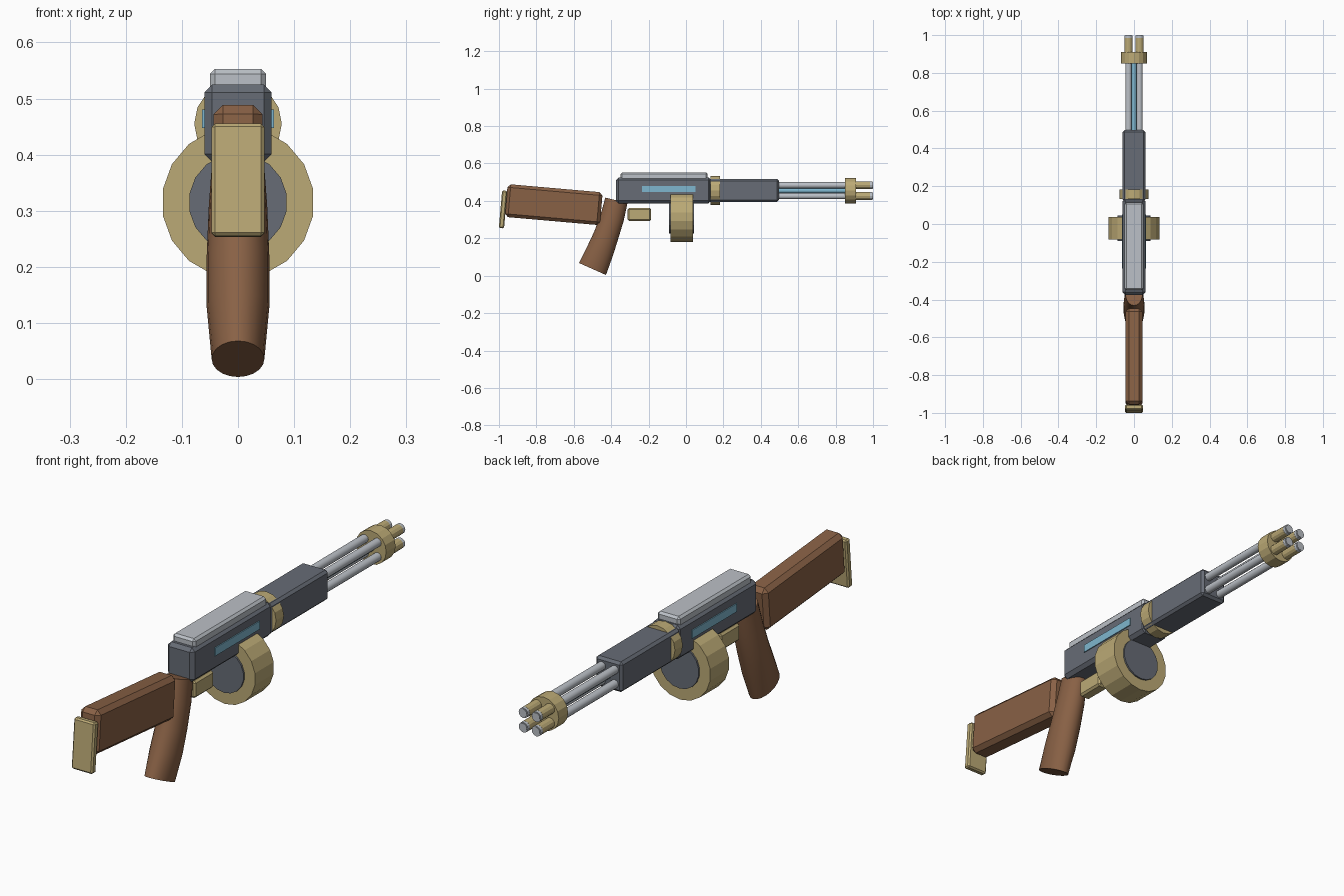
import bpy, bmesh, math
from mathutils import Matrix, Vector

old = bpy.data.objects.get("Cube")
if old:
    bpy.data.objects.remove(old, do_unlink=True)


def material(name, rgb):
    m = bpy.data.materials.new(name)
    m.use_nodes = True
    col = (*rgb, 1)
    m.diffuse_color = col
    m.node_tree.nodes["Principled BSDF"].inputs["Base Color"].default_value = col
    return m


GUNMETAL = material("dark gunmetal", (0.135, 0.15, 0.18))
STEEL = material("light steel", (0.50, 0.53, 0.57))
BRASS = material("brass", (0.50, 0.40, 0.18))
WOOD = material("brown wood", (0.25, 0.12, 0.06))
GLOW = material("blue glow", (0.21, 0.47, 0.62))


def finish(name, bm, mat, smooth=False):
    bmesh.ops.recalc_face_normals(bm, faces=bm.faces)
    mesh = bpy.data.meshes.new(name)
    bm.to_mesh(mesh)
    bm.free()
    mesh.materials.append(mat)
    obj = bpy.data.objects.new(name, mesh)
    bpy.context.collection.objects.link(obj)
    if smooth:
        bpy.ops.object.select_all(action="DESELECT")
        obj.select_set(True)
        bpy.context.view_layer.objects.active = obj
        bpy.ops.object.shade_smooth_by_angle(angle=math.radians(35))
    return obj


def box(name, mat, half_x, y, z, bevel=0.0, tilt=0.0, x=0.0):
    """Chamfered box spanning the y and z ranges, tilted about x."""
    bm = bmesh.new()
    bmesh.ops.create_cube(bm, size=1)
    bmesh.ops.scale(bm, vec=(2 * half_x, y[1] - y[0], z[1] - z[0]), verts=bm.verts)
    if bevel:
        bmesh.ops.bevel(bm, geom=bm.edges[:], offset=bevel, segments=1,
                        affect="EDGES", profile=0.5)
    obj = finish(name, bm, mat)
    obj.location = (x, sum(y) / 2, sum(z) / 2)
    obj.rotation_euler.x = math.radians(tilt)
    return obj


def rod(name, mat, radius, y, z, sides, x=0.0, smooth=False):
    """Cylinder lying along y."""
    bm = bmesh.new()
    bmesh.ops.create_cone(bm, cap_ends=True, segments=sides, radius1=radius,
                          radius2=radius, depth=y[1] - y[0],
                          matrix=Matrix.Rotation(math.pi / 2, 4, "X"))
    obj = finish(name, bm, mat, smooth)
    obj.location = (x, sum(y) / 2, z)
    return obj


AXIS = 0.455

# Body
box("receiver", GUNMETAL, 0.06, (-0.375, 0.135), (0.387, 0.525), 0.014)
box("top_cover", STEEL, 0.05, (-0.35, 0.115), (0.505, 0.553), 0.009)
box("fore_end", GUNMETAL, 0.06, (0.12, 0.497), (0.395, 0.517), 0.01)
rod("body_collar", BRASS, 0.078, (0.132, 0.182), AXIS, 16)
for side, sx in (("left", 1), ("right", -1)):
    box(side + "_light_strip", GLOW, 0.004, (-0.235, 0.05), (0.448, 0.481), x=sx * 0.06)

# Barrel cluster
rod("barrel_core", GLOW, 0.014, (0.48, 0.90), AXIS, 12, smooth=True)
for sx in (-1, 1):
    for sz in (-1, 1):
        x, z = sx * 0.029, AXIS + sz * 0.029
        rod("barrel", STEEL, 0.017, (0.48, 1.0), z, 12, x, smooth=True)
        rod("muzzle_sleeve", BRASS, 0.021, (0.90, 0.985), z, 12, x)
        rod("muzzle_cap", STEEL, 0.0205, (0.98, 0.998), z, 12, x)
rod("muzzle_collar", BRASS, 0.068, (0.85, 0.91), AXIS, 16)

# Drum magazine with dark end plates
rod("drum", BRASS, 0.136, (-0.083, 0.037), 0.315, 18)
rod("drum_plates", GUNMETAL, 0.088, (-0.09, 0.044), 0.315, 18)

# Trigger guard
box("trigger_guard", BRASS, 0.025, (-0.312, -0.187), (0.292, 0.362), 0.008)

# Stock and butt plate
box("stock", WOOD, 0.044, (-0.962, -0.452), (0.292, 0.468), 0.017, tilt=-5)
box("butt_plate", BRASS, 0.047, (-0.992, -0.964), (0.254, 0.455), 0.006, tilt=-5)

# Grip: ellipses (y, z, x radius, depth radius, lean) joined along a curve
stations = ((-0.372, 0.403, 0.045, 0.061, 14), (-0.395, 0.31, 0.052, 0.064, 15),
            (-0.427, 0.215, 0.056, 0.067, 18), (-0.460, 0.13, 0.056, 0.073, 21),
            (-0.500, 0.036, 0.047, 0.079, 24))
SIDES = 20
bm = bmesh.new()
rings = []
for y, z, rx, ry, lean in stations:
    turn = Matrix.Rotation(math.radians(-lean), 3, "X")
    ring = []
    for i in range(SIDES):
        a = math.tau * i / SIDES
        p = turn @ Vector((rx * math.cos(a), ry * math.sin(a), 0))
        ring.append(bm.verts.new(p + Vector((0, y, z))))
    rings.append(ring)
for upper, lower in zip(rings, rings[1:]):
    for i in range(SIDES):
        j = (i + 1) % SIDES
        bm.faces.new((upper[i], upper[j], lower[j], lower[i]))
bm.faces.new(rings[0])
bm.faces.new(rings[-1])
finish("grip", bm, WOOD, smooth=True)
